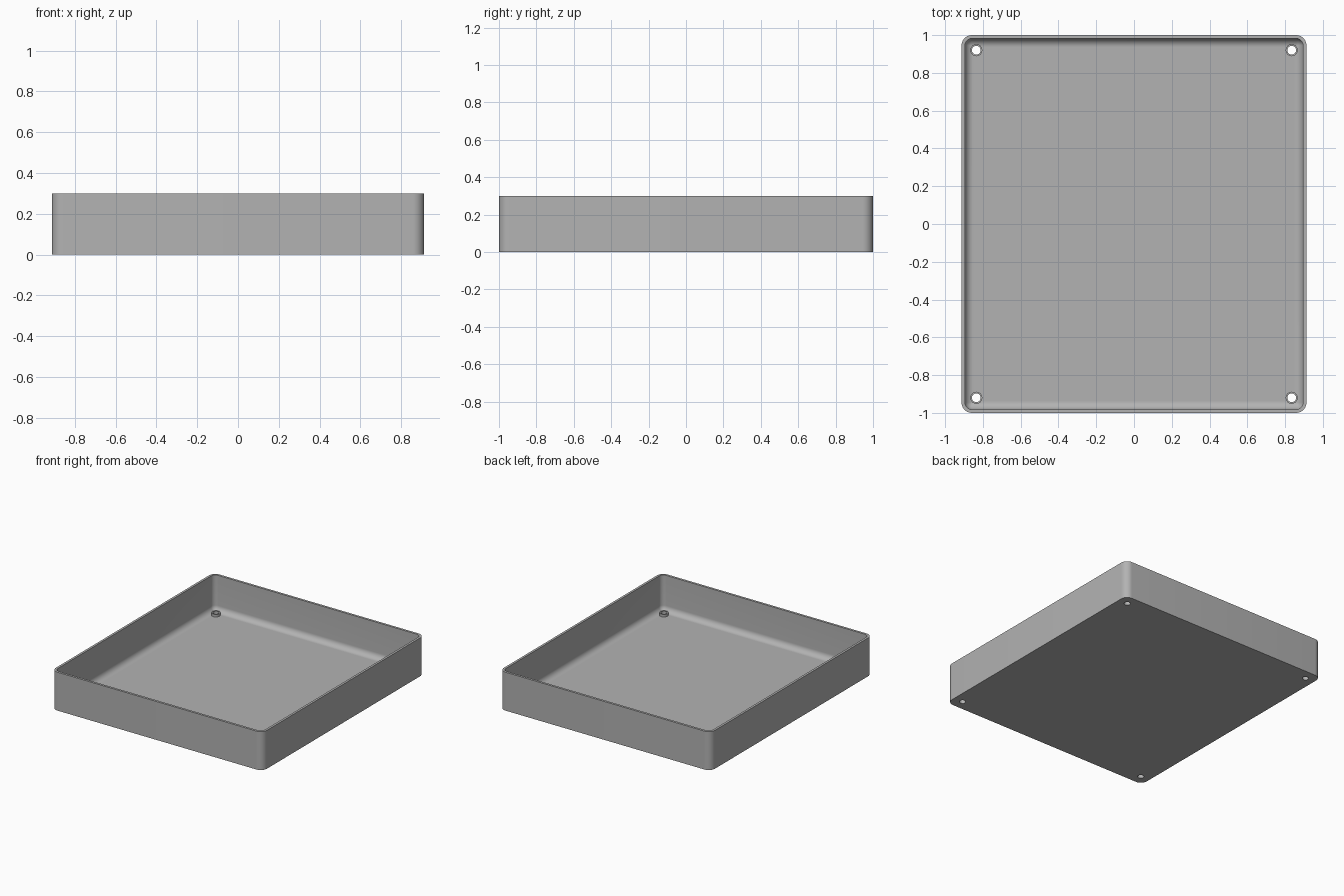
import bpy, bmesh, math

HALF_X, HALF_Y, HEIGHT = 0.913, 1.0, 0.30
WALL, FLOOR, FILLET, CORNER = 0.018, 0.02, 0.045, 0.055
HOLE_X, HOLE_Y, HOLE_R, BOSS_R, BOSS_TOP = 0.835, 0.92, 0.023, 0.032, 0.04
STEPS = 10

if "Cube" in bpy.data.objects:
    bpy.data.objects.remove(bpy.data.objects["Cube"])

grey = bpy.data.materials.new("plain_grey")
grey.use_nodes = True
grey.diffuse_color = (0.45, 0.45, 0.45, 1)
grey.node_tree.nodes["Principled BSDF"].inputs["Base Color"].default_value = grey.diffuse_color


def finish(name, bm):
    bmesh.ops.recalc_face_normals(bm, faces=bm.faces)
    mesh = bpy.data.meshes.new(name)
    bm.to_mesh(mesh)
    bm.free()
    obj = bpy.data.objects.new(name, mesh)
    bpy.context.collection.objects.link(obj)
    mesh.materials.append(grey)
    return obj


def rounded_ring(bm, inset, z):
    """Rounded rectangle of vertices, drawn in from the outer wall."""
    radius = max(CORNER - inset, 0.004)
    cx, cy = HALF_X - inset - radius, HALF_Y - inset - radius
    ring = []
    for k, (sx, sy) in enumerate([(1, 1), (-1, 1), (-1, -1), (1, -1)]):
        for i in range(STEPS + 1):
            a = (k + i / STEPS) * math.pi / 2
            ring.append(bm.verts.new((sx * cx + radius * math.cos(a),
                                      sy * cy + radius * math.sin(a), z)))
    return ring


def loft(bm, rings, closed=False):
    pairs = list(zip(rings, rings[1:]))
    if closed:
        pairs.append((rings[-1], rings[0]))
    for low, high in pairs:
        n = len(low)
        for i in range(n):
            j = (i + 1) % n
            bm.faces.new((low[i], low[j], high[j], high[i]))


def smooth(obj):
    bpy.ops.object.select_all(action='DESELECT')
    obj.select_set(True)
    bpy.context.view_layer.objects.active = obj
    bpy.ops.object.shade_smooth_by_angle(angle=math.radians(35))


# Tray shell: outer wall, rim, inner wall, floor fillet
bm = bmesh.new()
profile = [(0, 0), (0, HEIGHT), (WALL, HEIGHT)]
for i in range(STEPS + 1):
    a = i / STEPS * math.pi / 2
    profile.append((WALL + FILLET * (1 - math.cos(a)),
                    FLOOR + FILLET * (1 - math.sin(a))))
rings = [rounded_ring(bm, inset, z) for inset, z in profile]
loft(bm, rings)
bm.faces.new(rings[0])
bm.faces.new(rings[-1])
tray = finish("tray", bm)

# Screw holes cut through the floor
bm = bmesh.new()
corners = [(sx * HOLE_X, sy * HOLE_Y) for sx in (-1, 1) for sy in (-1, 1)]


def circle(bm, x, y, r, z, n=32):
    return [bm.verts.new((x + r * math.cos(i * math.tau / n),
                          y + r * math.sin(i * math.tau / n), z)) for i in range(n)]


for x, y in corners:
    ends = [circle(bm, x, y, HOLE_R, z) for z in (-0.1, 0.15)]
    loft(bm, ends)
    for end in ends:
        bm.faces.new(end)
cutter = finish("hole_cutter", bm)
cutter.hide_render = True

cut = tray.modifiers.new("holes", 'BOOLEAN')
cut.object = cutter
cut.solver = 'EXACT'
bpy.context.view_layer.objects.active = tray
bpy.ops.object.modifier_apply(modifier=cut.name)
bpy.data.objects.remove(cutter)
smooth(tray)

# Raised collars around the holes
for n, (x, y) in enumerate(corners):
    bm = bmesh.new()
    base = FLOOR - 0.005
    section = [(HOLE_R, base), (BOSS_R, base), (BOSS_R, BOSS_TOP), (HOLE_R, BOSS_TOP)]
    loft(bm, [circle(bm, x, y, r, z) for r, z in section], closed=True)
    smooth(finish(f"hole_collar_{n + 1}", bm))
